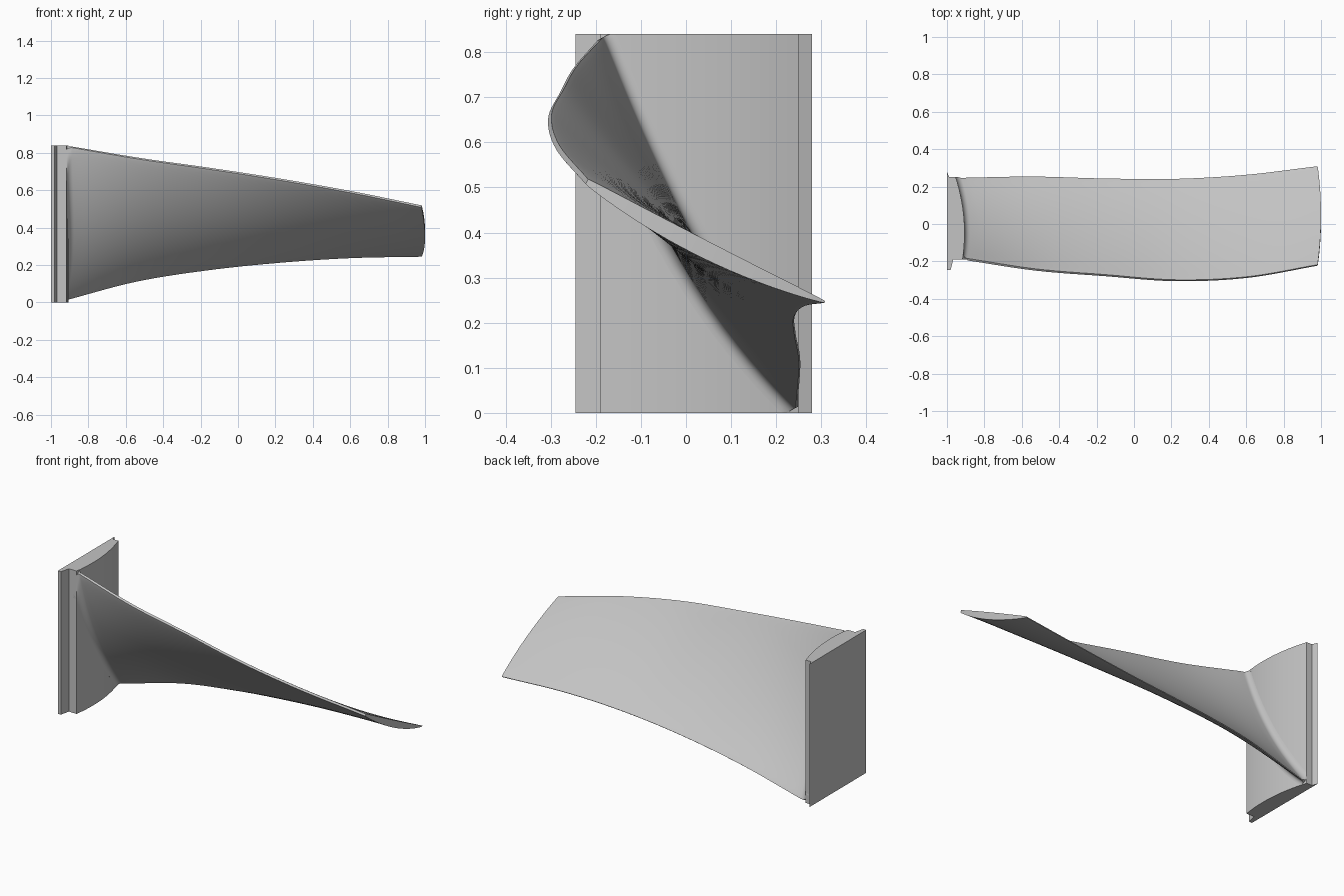
import bpy, bmesh, math
from mathutils import Vector

cube = bpy.data.objects.get("Cube")
if cube:
    bpy.data.objects.remove(cube, do_unlink=True)

# Single satin metal colour
metal = bpy.data.materials.new("grey metal")
metal.use_nodes = True
GREY = (0.55, 0.55, 0.55, 1)
metal.diffuse_color = GREY
metal.node_tree.nodes["Principled BSDF"].inputs["Base Color"].default_value = GREY

HEIGHT = 0.84      # platform height
FILLET = 0.03      # blend radius between blade and platform
SIDE = 24          # points along each side of the airfoil


def finish(name, bm):
    bmesh.ops.recalc_face_normals(bm, faces=bm.faces)
    mesh = bpy.data.meshes.new(name)
    bm.to_mesh(mesh)
    bm.free()
    obj = bpy.data.objects.new(name, mesh)
    bpy.context.collection.objects.link(obj)
    mesh.materials.append(metal)
    bpy.ops.object.select_all(action='DESELECT')
    obj.select_set(True)
    bpy.context.view_layer.objects.active = obj
    bpy.ops.object.shade_smooth_by_angle(angle=math.radians(35))
    return obj


def platform_x(y):
    """Curved outer face of the platform."""
    return -0.907 - 0.05 * y - 0.538 * y * y


def spline(keys, u):
    """Catmull-Rom through evenly spaced keys, u from 0 to 1."""
    pos = u * (len(keys) - 1)
    i = min(int(pos), len(keys) - 2)
    f = pos - i
    b, c = keys[i], keys[i + 1]
    a = keys[i - 1] if i > 0 else 2 * b - c
    d = keys[i + 2] if i + 2 < len(keys) else 2 * c - b
    return b + 0.5 * f * (c - a + f * (2*a - 5*b + 4*c - d + f * (3*(b - c) + d - a)))


# Root platform: stepped flange with a bowed outer face, extruded upward
profile = [(-1, 0.28), (-1, -0.245), (-0.98, -0.245), (-0.967, -0.19)]
profile += [(platform_x(y), y) for y in (-0.19 + 0.44 * k / 16 for k in range(17))]
profile += [(-0.988, 0.25)]
bm = bmesh.new()
face = bm.faces.new([bm.verts.new((x, y, 0)) for x, y in profile])
top = bmesh.ops.extrude_face_region(bm, geom=[face])["geom"]
bmesh.ops.translate(bm, vec=(0, 0, HEIGHT),
                    verts=[v for v in top if isinstance(v, bmesh.types.BMVert)])
finish("root_platform", bm)

# Blade edges from root to tip
upper_y = [-0.19, -0.245, -0.275, -0.302, -0.285, -0.22]
upper_z = [0.83, 0.768, 0.715, 0.657, 0.59, 0.513]
lower_y = [0.245, 0.252, 0.242, 0.24, 0.262, 0.308]
lower_z = [0.012, 0.112, 0.173, 0.213, 0.238, 0.246]


def section(s, rise, flare):
    """Cambered airfoil ring; s runs along the span, rise lifts it off the platform."""
    u = max(0, s)
    start = Vector((spline(upper_y, u), spline(upper_z, u)))
    chord = Vector((spline(lower_y, u), spline(lower_z, u))) - start
    normal = Vector((chord.y, -chord.x)).normalized()
    camber = 0.05 + (0.016 - 0.05) * u
    thick = 0.046 + (0.031 - 0.046) * u
    ring = []
    for side in (-1, 1):
        for k in range(SIDE + 1):
            t = 0.5 - 0.5 * math.cos(math.pi * k / SIDE)
            half = 0.5 * thick * max(0, math.sin(math.pi * t)) ** 0.75
            half += 0.006 * (1 - t) + 0.002 * t + flare
            p = start + chord * t + normal * (camber * 4 * t * (1 - t) + side * half)
            y, z = p
            if rise < FILLET:
                y = min(max(y, -0.19), 0.25)
                z = min(max(z, 0.001), HEIGHT - 0.001)
            root = platform_x(y) + rise
            tip = 1 - 0.018 * (2 * t - 1) ** 2
            ring.append((root + (tip - root) * u, y, z))
    # Second side runs back toward the start
    return ring[:SIDE + 1] + ring[:SIDE:-1]


# Fillet rings first, then the long twisted span
stations = [(0, -0.02, FILLET)]
for k in range(6):
    a = math.pi / 2 * k / 6
    stations.append((0, FILLET * (1 - math.cos(a)), FILLET * (1 - math.sin(a))))
stations += [(k / 40, FILLET, 0) for k in range(41)]

bm = bmesh.new()
rings = [[bm.verts.new(p) for p in section(*st)] for st in stations]
count = len(rings[0])
for r0, r1 in zip(rings, rings[1:]):
    for i in range(count):
        j = (i + 1) % count
        bm.faces.new((r0[i], r0[j], r1[j], r1[i]))
for ring in (rings[0], rings[-1]):
    for i in range(SIDE):
        bm.faces.new((ring[i], ring[i + 1], ring[count - 2 - i], ring[count - 1 - i]))
finish("twisted_blade", bm)
